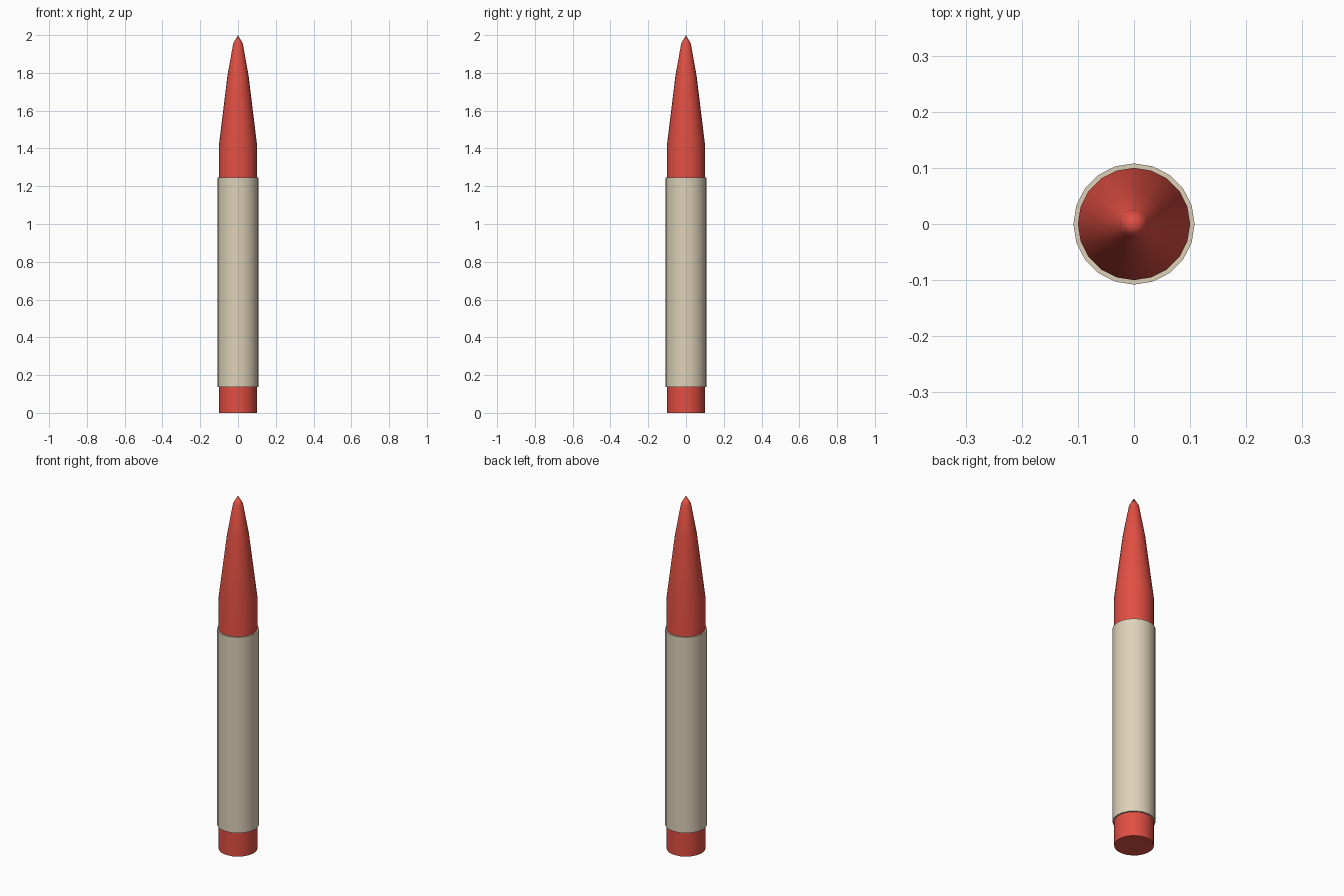
import bpy, bmesh, math

if "Cube" in bpy.data.objects:
    bpy.data.objects.remove(bpy.data.objects["Cube"])

SIDES = 20


def material(name, color):
    m = bpy.data.materials.new(name)
    m.diffuse_color = (*color, 1.0)
    m.use_nodes = True
    m.node_tree.nodes["Principled BSDF"].inputs["Base Color"].default_value = m.diffuse_color
    return m


def lathe(name, profile, mat, closed=False):
    """Revolve (radius, z) points about the z axis; radius 0 makes a pole."""
    bm = bmesh.new()
    rings = []
    for r, z in profile:
        if r == 0:
            rings.append([bm.verts.new((0, 0, z))] * SIDES)
        else:
            rings.append([bm.verts.new((r * math.cos(2 * math.pi * i / SIDES),
                                        r * math.sin(2 * math.pi * i / SIDES), z))
                          for i in range(SIDES)])
    pairs = list(zip(rings, rings[1:]))
    if closed:
        pairs.append((rings[-1], rings[0]))
    else:
        bm.faces.new(rings[0][::-1])
    for a, b in pairs:
        for i in range(SIDES):
            j = (i + 1) % SIDES
            corners = [a[i], a[j], b[j], b[i]]
            bm.faces.new(list(dict.fromkeys(corners)))
    bmesh.ops.recalc_face_normals(bm, faces=bm.faces)
    mesh = bpy.data.meshes.new(name)
    bm.to_mesh(mesh)
    bm.free()
    mesh.materials.append(mat)
    obj = bpy.data.objects.new(name, mesh)
    bpy.context.collection.objects.link(obj)
    bpy.ops.object.select_all(action='DESELECT')
    obj.select_set(True)
    bpy.context.view_layer.objects.active = obj
    bpy.ops.object.shade_smooth_by_angle(angle=math.radians(30))
    return obj


red = material("red_wax", (0.75, 0.078, 0.055))
beige = material("beige_paper", (0.73, 0.64, 0.48))

# Wax stick with a tapered, pointed tip
lathe("wax_stick", [(0.1, 0), (0.1, 1.425), (0.056, 1.785),
                    (0.025, 1.957), (0, 2.0)], red)

# Paper sleeve wrapped around the stick
lathe("paper_sleeve", [(0.099, 0.137), (0.108, 0.137),
                       (0.108, 1.246), (0.099, 1.246)], beige, closed=True)
